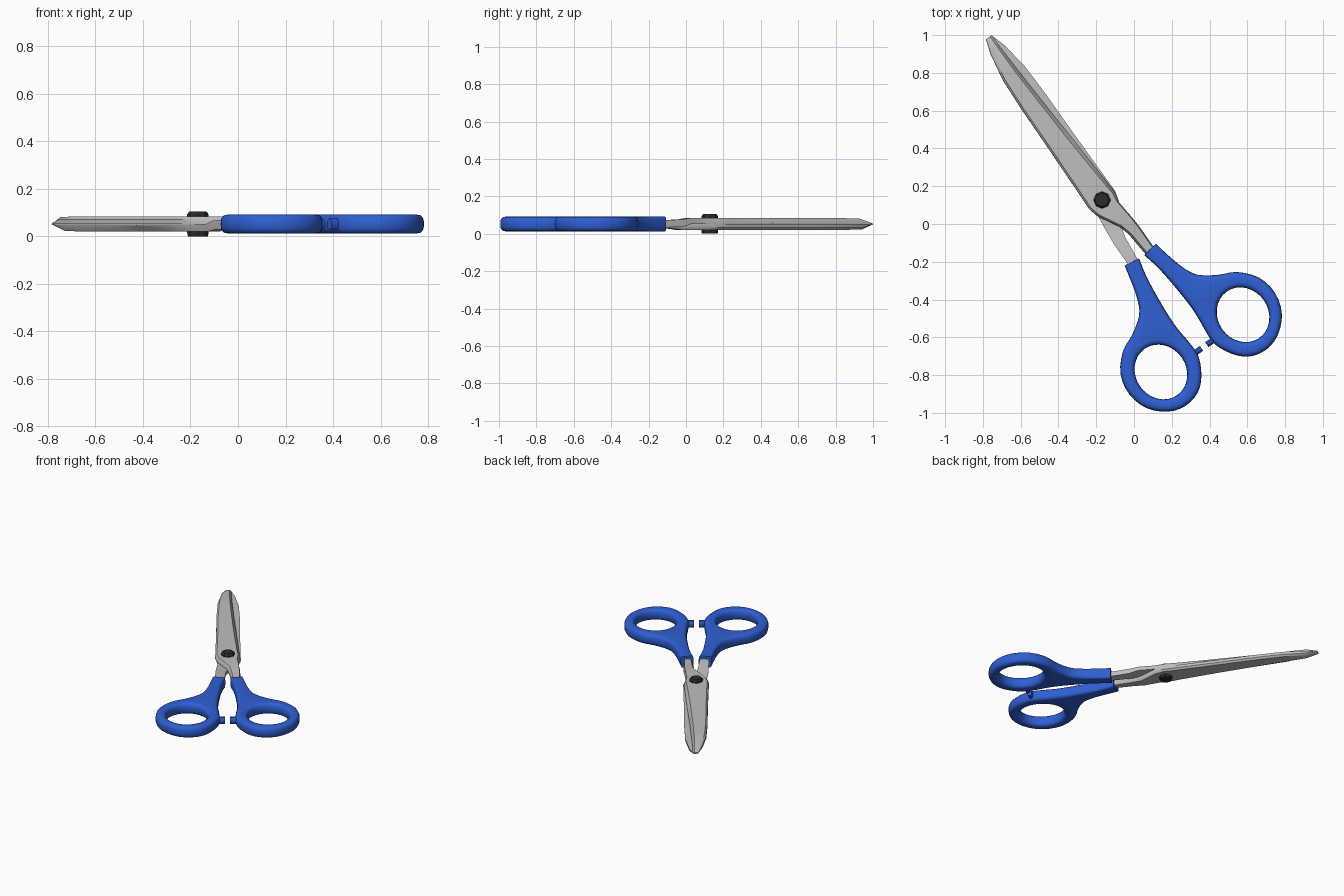
import bpy, bmesh, math
from mathutils import Vector, Matrix

if "Cube" in bpy.data.objects:
    bpy.data.objects.remove(bpy.data.objects["Cube"])

# Local frame: u runs along the scissors to the tip, v across, origin at the screw
AXIS_U = Vector((-0.5717, 0.8205, 0))
AXIS_V = Vector((0.8205, 0.5717, 0))
ORIGIN = Vector((-0.169, 0.127, 0))
ZC = 0.052


def place(v, u, z):
    return ORIGIN + AXIS_V * v + AXIS_U * u + Vector((0, 0, z + ZC))


def material(name, rgb):
    m = bpy.data.materials.new(name)
    m.diffuse_color = (*rgb, 1)
    m.use_nodes = True
    m.node_tree.nodes["Principled BSDF"].inputs["Base Color"].default_value = m.diffuse_color
    return m


BLUE = material("blue plastic", (0.028, 0.115, 0.65))
STEEL = material("grey steel", (0.52, 0.52, 0.52))
DARK = material("dark screw", (0.025, 0.025, 0.025))


def finish(bm, name, mat, angle=40):
    bmesh.ops.recalc_face_normals(bm, faces=bm.faces)
    me = bpy.data.meshes.new(name)
    bm.to_mesh(me)
    bm.free()
    me.materials.append(mat)
    ob = bpy.data.objects.new(name, me)
    bpy.context.collection.objects.link(ob)
    bpy.ops.object.select_all(action='DESELECT')
    ob.select_set(True)
    bpy.context.view_layer.objects.active = ob
    bpy.ops.object.shade_smooth_by_angle(angle=math.radians(angle))
    return ob


def bridge(bm, rings, closed=True):
    n = len(rings[0])
    for a, b in zip(rings, rings[1:]):
        for i in range(n):
            j = (i + 1) % n
            bm.faces.new((a[i], a[j], b[j], b[i]))


def smooth_path(pts, steps):
    p = [Vector(q) for q in pts]
    p = [2 * p[0] - p[1]] + p + [2 * p[-1] - p[-2]]
    out = []
    for a, b, c, d in zip(p, p[1:], p[2:], p[3:]):
        for k in range(steps):
            t = k / steps
            out.append(0.5 * (2 * b + (c - a) * t + (2 * a - 5 * b + 4 * c - d) * t * t
                              + (3 * b - a - 3 * c + d) * t ** 3))
    return out + [p[-2]]


def inward(pts):
    # inward normals of a counter-clockwise loop
    res = []
    for i in range(len(pts)):
        t = (pts[(i + 1) % len(pts)] - pts[i - 1]).normalized()
        res.append(Vector((-t.y, t.x)))
    return res


# Handle outline (v, u), from the outer collar corner round the loop to the inner one
OUTLINE = [(.101, -.354), (.123, -.453), (.150, -.545), (.190, -.615), (.277, -.676),
           (.368, -.721), (.447, -.812), (.470, -.927), (.436, -1.040), (.352, -1.120),
           (.258, -1.147), (.165, -1.125), (.099, -1.062), (.054, -.970), (.052, -.888),
           (.062, -.772), (.057, -.640), (.040, -.475), (.016, -.366)]


def handle(name, side):
    bm = bmesh.new()
    outer = smooth_path(OUTLINE, 3)[::-1]          # counter-clockwise
    n_out = inward(outer)
    n_out[0], n_out[-1] = Vector((1, 0)), Vector((-1, 0))  # flat collar end
    hole = [Vector((.265 + .134 * math.cos(a), -.925 + .150 * math.sin(a)))
            for a in (2 * math.pi * k / 32 for k in range(32))]
    n_hole = [-n for n in inward(hole)]
    caps = {-1: [], 1: []}
    for loop, nrm in ((outer, n_out), (hole, n_hole)):
        rings = []
        for k in range(9):
            a = math.radians(-90 + 180 * k / 8)
            z = .039 * math.copysign(abs(math.sin(a)) ** .8, a)
            ins = 1 - math.cos(a) ** .8 if abs(math.cos(a)) > 1e-6 else 1
            ring = []
            for p, n in zip(loop, nrm):
                # the rounding fades out toward the collar
                r = .010 + .017 * min(1, max(0, (-.37 - p.y) / .3))
                q = p + n * r * ins
                ring.append(bm.verts.new(place(q.x * side, q.y, z)))
            rings.append(ring)
        bridge(bm, rings)
        caps[-1].append(rings[0])
        caps[1].append(rings[-1])
    for loops in caps.values():
        edges = [bm.edges.get((r[i - 1], r[i])) for r in loops for i in range(len(r))]
        bmesh.ops.triangle_fill(bm, use_beauty=True, use_dissolve=False, edges=edges)
    finish(bm, name, BLUE, 50)


def stop_peg(name, side):
    bm = bmesh.new()
    rings = [[bm.verts.new(place(v * side, -.945 + .017 * math.cos(a), .026 * math.sin(a)))
              for a in (2 * math.pi * (k + .5) / 8 for k in range(8))] for v in (.017, .075)]
    bridge(bm, rings)
    for r in rings:
        bm.faces.new(r)
    finish(bm, name, BLUE)


# Blade stations: u, spine v, ridge v, cutting edge v, bottom z, top z
STATIONS = [(-.42, .030, .075, .082, -.020, .018), (-.23, .012, .075, .082, -.015, .024),
            (-.17, -.005, .072, .078, .001, .032), (-.055, -.070, .060, .066, .001, .032),
            (0, -.084, .066, .080, .001, .032), (.10, -.082, .056, .073, .001, .032),
            (.37, -.078, .036, .056, .001, .032), (.64, -.076, .020, .038, .001, .032),
            (.82, -.069, .011, .028, .001, .032), (.97, -.044, .008, .020, .001, .029),
            (1.05, -.018, .008, .019, .001, .005)]


def blade(name, flip):
    bm = bmesh.new()
    rings = []
    for u, vs, vr, ve, zb, zt in STATIONS:
        section = [(vs, zb), (vs + .001, zb + (zt - zb) * .6), (vs + .012, zt), (vr, zt),
                   (ve, zb + (zt - zb) * .15), (ve, zb)]
        rings.append([bm.verts.new(place(v * flip, u, z * flip)) for v, z in section])
    bridge(bm, rings)
    bm.faces.new(rings[0])
    bm.faces.new(rings[-1])
    finish(bm, name, STEEL, 35)


def screw():
    bm = bmesh.new()
    rings = [[bm.verts.new((ORIGIN.x + r * math.cos(a), ORIGIN.y + r * math.sin(a), z))
              for a in (2 * math.pi * k / 8 for k in range(8))]
             for r, z in ((.042, 0), (.045, .015), (.045, .093), (.036, .105))]
    bridge(bm, rings)
    bm.faces.new(rings[0])
    bm.faces.new(rings[-1])
    finish(bm, "pivot_screw", DARK, 30)


for label, side in (("right", 1), ("left", -1)):
    handle(label + "_handle", side)
    stop_peg(label + "_stop_peg", side)
blade("upper_blade", 1)
blade("lower_blade", -1)
screw()
